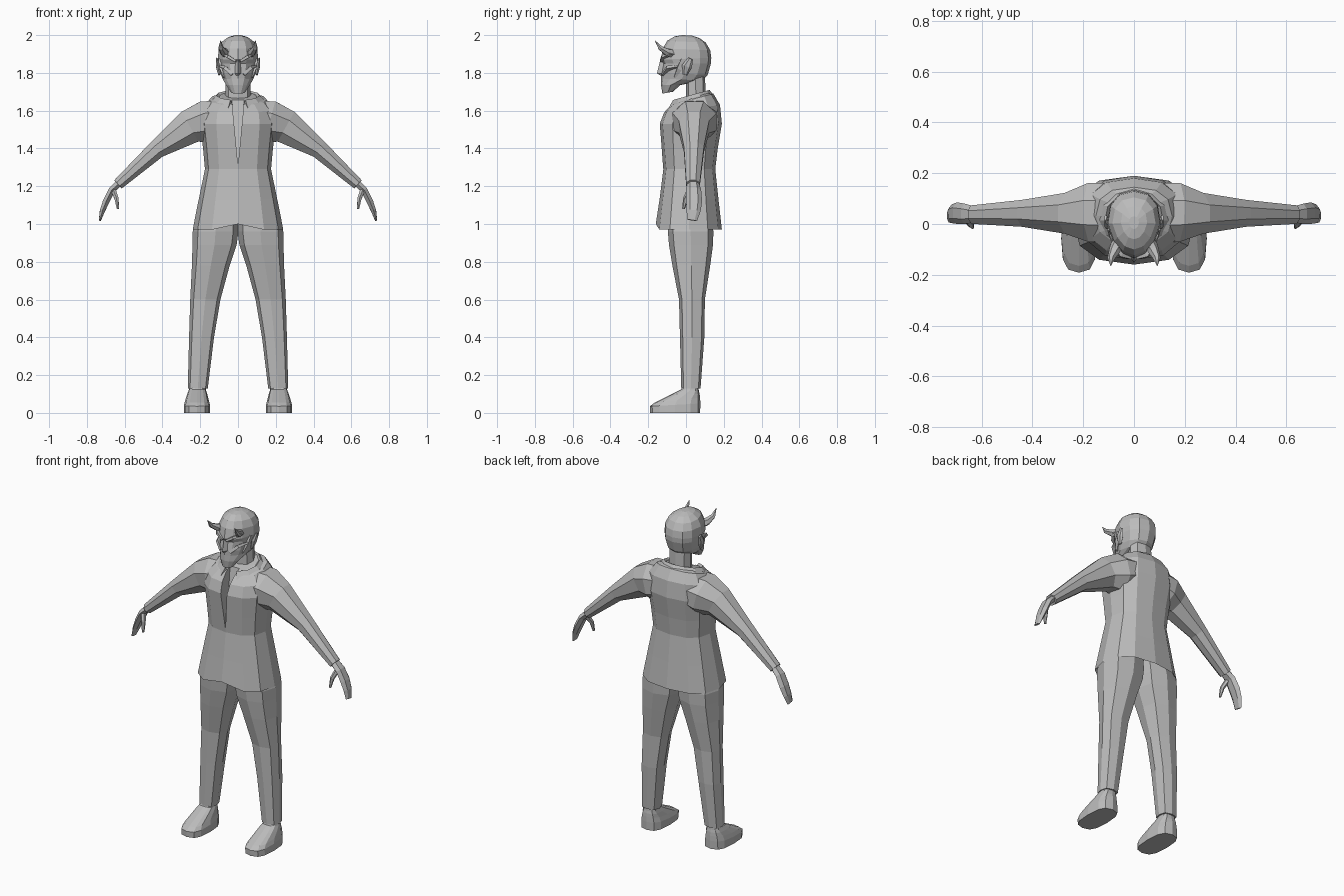
import bpy, bmesh, math
from mathutils import Vector

if "Cube" in bpy.data.objects:
    bpy.data.objects.remove(bpy.data.objects["Cube"], do_unlink=True)

GREY = (0.5, 0.5, 0.5, 1)
grey = bpy.data.materials.new("plain grey")
grey.use_nodes = True
grey.diffuse_color = GREY
grey.node_tree.nodes["Principled BSDF"].inputs["Base Color"].default_value = GREY


def loft(name, rings, closed=True):
    """Skin a list of equal-length rings and cap both ends."""
    bm = bmesh.new()
    rows = [[bm.verts.new(p) for p in ring] for ring in rings]
    n = len(rows[0])
    for a, b in zip(rows, rows[1:]):
        for i in range(n):
            j = (i + 1) % n
            bm.faces.new((a[i], a[j], b[j], b[i]))
    bm.faces.new(rows[0])
    bm.faces.new(rows[-1])
    bmesh.ops.recalc_face_normals(bm, faces=bm.faces)
    mesh = bpy.data.meshes.new(name)
    bm.to_mesh(mesh)
    bm.free()
    mesh.materials.append(grey)
    obj = bpy.data.objects.new(name, mesh)
    bpy.context.collection.objects.link(obj)
    return obj


def section(zf, zb, cx, rx, yf, yb, n=12, power=0.8, taper=0.0):
    """Level outline from front yf to back yb, tilted from zf to zb."""
    ring = []
    for i in range(n):
        a = math.tau * i / n
        s, c = math.sin(a), math.cos(a)
        x = math.copysign(abs(s) ** power, s) * (1 - taper * max(0, c))
        t = (1 - math.copysign(abs(c) ** power, c)) / 2
        ring.append(Vector((cx + rx * x, yf + (yb - yf) * t, zf + (zb - zf) * t)))
    return ring


def tube(name, path, radii, ref=(0, 1, 0), n=8, side=1):
    """Limb along a path; radii are (across, along the ref axis)."""
    pts = [Vector(p) for p in path]
    rings = []
    for k, p in enumerate(pts):
        t = (pts[min(k + 1, len(pts) - 1)] - pts[max(k - 1, 0)]).normalized()
        r = Vector(ref)
        v = (r - t * r.dot(t)).normalized()
        u = t.cross(v)
        ring = []
        for i in range(n):
            a = math.tau * (i + 0.5) / n
            q = p + (u * math.cos(a) * radii[k][0] + v * math.sin(a) * radii[k][1]) * 1.06
            ring.append(Vector((q.x * side, q.y, q.z)))
        rings.append(ring)
    return loft(name, rings)


# Jacket, hollow at the hem
jacket_rings = [section(*r) for r in (
    (1.05, 1.05, 0, .20, -.13, .16),
    (.97, .97, 0, .24, -.16, .19),
    (1.13, 1.13, 0, .208, -.14, .172),
    (1.29, 1.29, 0, .175, -.12, .155),
    (1.40, 1.40, 0, .185, -.13, .168),
    (1.53, 1.53, 0, .20, -.142, .19),
    (1.59, 1.63, 0, .19, -.12, .18),
    (1.63, 1.69, 0, .15, -.08, .145),
    (1.65, 1.70, 0, .09, -.05, .11))]
jacket_rings[1][0].z += 0.03
jacket = loft("jacket", jacket_rings)

# Narrow open neckline
cutter = loft("neckline_cutter", [
    [Vector(p) for p in ((-.037, -.3, 1.70), (.037, -.3, 1.70), (0, -.3, 1.31))],
    [Vector(p) for p in ((-.037, -.02, 1.70), (.037, -.02, 1.70), (0, -.11, 1.31))]])
cutter.hide_render = True
cut = jacket.modifiers.new("neckline", "BOOLEAN")
cut.operation = "DIFFERENCE"
cut.solver = "EXACT"
cut.object = cutter
bpy.context.view_layer.objects.active = jacket
bpy.ops.object.modifier_apply(modifier=cut.name)
bpy.data.objects.remove(cutter, do_unlink=True)

# Turned-down collar, open at the front
collar = []
for i in range(11):
    a = math.radians(20 + 32 * i)
    s, back = math.sin(a), (1 - math.cos(a)) / 2
    collar.append([
        Vector((.155 * s, -.10 + .25 * back, 1.61 + .065 * back)),
        Vector((.115 * s, -.075 + .20 * back, 1.655 + .055 * back)),
        Vector((.085 * s, -.05 + .155 * back, 1.63 + .05 * back))])
loft("collar", collar)

# Neck and head
loft("neck", [section(z, z, 0, rx, yf, yb, 8) for z, rx, yf, yb in (
    (1.58, .08, -.03, .11), (1.66, .068, 0, .105), (1.80, .066, 0, .10))])
loft("head", [section(zf, zb, 0, rx, yf, yb, 12, .85, .28) for zf, zb, rx, yf, yb in (
    (1.69, 1.70, .036, -.125, -.07),
    (1.735, 1.735, .062, -.132, -.03),
    (1.77, 1.76, .08, -.133, .085),
    (1.80, 1.79, .092, -.133, .115),
    (1.85, 1.85, .103, -.122, .132),
    (1.87, 1.88, .106, -.134, .134),
    (1.93, 1.92, .103, -.122, .128),
    (1.97, 1.96, .085, -.10, .105),
    (1.993, 1.985, .052, -.06, .07),
    (2.0, 1.998, .02, -.02, .03))])

# Nose
loft("nose", [[Vector((-w, -.118, z)), Vector((0, y, z)), Vector((w, -.118, z))]
              for w, y, z in ((.018, -.135, 1.785), (.022, -.154, 1.798), (.011, -.137, 1.865))])

for side, label in ((1, "left"), (-1, "right")):
    # Face details
    tube(label + "_brow", [(.012, -.13, 1.862), (.05, -.12, 1.885), (.088, -.075, 1.90)],
         [(.008, .012), (.01, .014), (.005, .008)], n=4, side=side)
    tube(label + "_cheek", [(.03, -.122, 1.79), (.065, -.095, 1.825), (.092, -.04, 1.835)],
         [(.01, .01), (.012, .016), (.006, .01)], n=4, side=side)
    tube(label + "_ear", [(.098, -.005, 1.79), (.107, .005, 1.835), (.112, .025, 1.875)],
         [(.007, .012), (.011, .026), (.005, .012)], n=6, side=side)
    tube(label + "_sideburn", [(.098, -.01, 1.87), (.09, -.035, 1.82), (.075, -.06, 1.775)],
         [(.008, .022), (.009, .018), (.003, .006)], n=4, side=side)
    tube(label + "_horn",
         [(.055, -.065, 1.90), (.075, -.10, 1.91), (.09, -.135, 1.932), (.092, -.165, 1.972)],
         [(.024, .026), (.02, .022), (.013, .014), (.001, .001)], (1, 0, 0), 6, side)

    # Sleeve
    tube(label + "_sleeve",
         [(.10, .045, 1.555), (.17, .045, 1.54), (.255, .042, 1.515),
          (.43, .042, 1.395), (.635, .037, 1.21)],
         [(.10, .12), (.115, .118), (.092, .082), (.05, .054), (.03, .037)], side=side)

    # Hand with a separate thumb
    tube(label + "_hand",
         [(.62, .037, 1.225), (.668, .04, 1.18), (.698, .043, 1.12), (.718, .04, 1.07),
          (.731, .032, 1.02)],
         [(.02, .028), (.019, .038), (.019, .04), (.015, .035), (.006, .025)],
         n=6, side=side)
    tube(label + "_thumb",
         [(.66, .025, 1.18), (.643, -.002, 1.135), (.636, -.013, 1.08)],
         [(.014, .018), (.012, .013), (.006, .007)], n=6, side=side)

    # Trouser leg
    loft(label + "_trouser_leg",
         [section(z, z, side * cx, rx, yf, yb, 8, .75) for z, cx, rx, yf, yb in (
             (1.06, .105, .105, -.09, .13),
             (.96, .119, .121, -.096, .145),
             (.89, .124, .117, -.09, .143),
             (.78, .144, .10, -.072, .128),
             (.60, .173, .08, -.037, .10),
             (.40, .193, .066, -.032, .097),
             (.13, .213, .053, -.025, .077))])

    # Shoe
    loft(label + "_shoe",
         [section(zf, zb, side * cx, rx, yf, yb, 12, .7) for zf, zb, cx, rx, yf, yb in (
             (0, 0, .217, .07, -.19, .075),
             (.035, .05, .217, .069, -.192, .076),
             (.055, .08, .217, .062, -.165, .075),
             (.10, .10, .216, .053, -.075, .072),
             (.125, .115, .215, .046, -.025, .068),
             (.15, .15, .213, .04, -.015, .065))])
